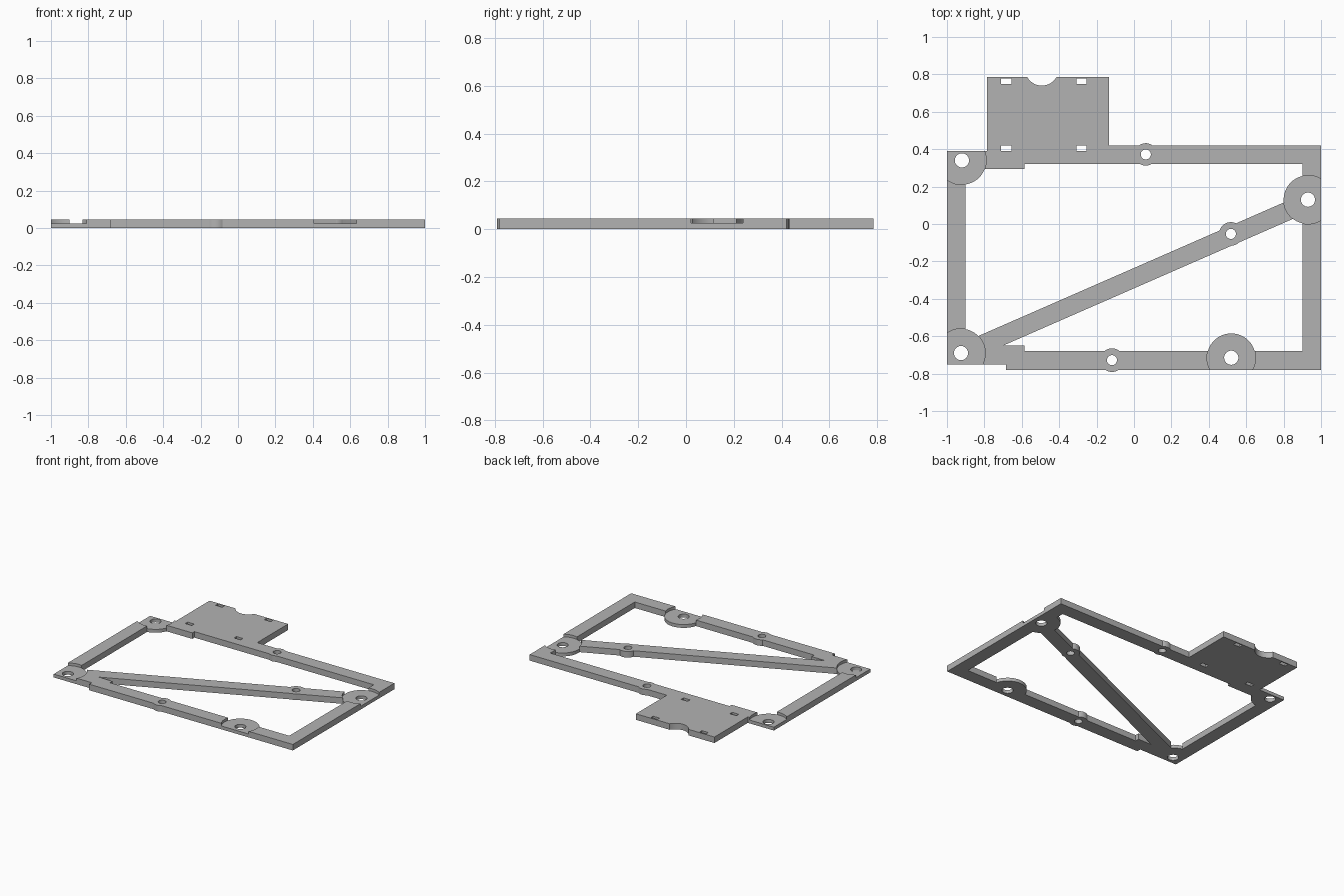
import bpy, bmesh, math

if "Cube" in bpy.data.objects:
    bpy.data.objects.remove(bpy.data.objects["Cube"], do_unlink=True)

TOP, PAD_TOP, PAD_R = 0.045, 0.025, 0.13

grey = bpy.data.materials.new("plain grey")
grey.use_nodes = True
grey.diffuse_color = (0.45, 0.45, 0.45, 1)
grey.node_tree.nodes["Principled BSDF"].inputs["Base Color"].default_value = (0.45, 0.45, 0.45, 1)


def prism(name, points, z0=0.0, z1=TOP):
    """Extrude a flat outline from z0 up to z1."""
    bm = bmesh.new()
    verts = [bm.verts.new((x, y, z0)) for x, y in points]
    bmesh.ops.remove_doubles(bm, verts=verts, dist=1e-5)
    face = bm.faces.new(list(bm.verts))
    grown = bmesh.ops.extrude_face_region(bm, geom=[face])["geom"]
    bmesh.ops.translate(bm, vec=(0, 0, z1 - z0),
                        verts=[g for g in grown if isinstance(g, bmesh.types.BMVert)])
    bmesh.ops.recalc_face_normals(bm, faces=bm.faces)
    mesh = bpy.data.meshes.new(name)
    bm.to_mesh(mesh)
    bm.free()
    mesh.materials.append(grey)
    obj = bpy.data.objects.new(name, mesh)
    bpy.context.collection.objects.link(obj)
    return obj


def box(x0, x1, y0, y1):
    return [(x0, y0), (x1, y0), (x1, y1), (x0, y1)]


def circle(x, y, r, n=64):
    return [(x + r * math.cos(2 * math.pi * i / n),
             y + r * math.sin(2 * math.pi * i / n)) for i in range(n)]


def combine(base, tool, operation):
    """Apply a boolean to the base and discard the tool."""
    mod = base.modifiers.new("shape", 'BOOLEAN')
    mod.operation, mod.solver, mod.object = operation, 'EXACT', tool
    bpy.context.view_layer.objects.active = base
    bpy.ops.object.modifier_apply(modifier=mod.name)
    bpy.data.objects.remove(tool, do_unlink=True)


# Frame bars, mounting plate and the two corner tabs
frame = prism("mounting_frame", box(-1, -0.9, -0.75, 0.39))
bars = [
    box(-0.95, -0.585, 0.295, 0.39),      # upper tab
    box(-0.785, -0.135, 0.32, 0.785),     # mounting plate
    box(-0.3, 1, 0.32, 0.42),             # back bar
    box(0.9, 1, -0.78, 0.42),             # left side bar
    box(-0.685, 1, -0.78, -0.68),         # front bar
    box(-0.95, -0.585, -0.75, -0.65),     # lower tab
]

# Diagonal brace
ax, ay, bx, by = -0.925, -0.694, 0.93, 0.117
length = math.hypot(bx - ax, by - ay)
nx, ny = -(by - ay) / length * 0.05, (bx - ax) / length * 0.05
bars.append([(ax - nx, ay - ny), (bx - nx, by - ny), (bx + nx, by + ny), (ax + nx, ay + ny)])

# Small bosses around the screw holes
bosses = [(0.063, 0.372, 0.06), (0.518, -0.053, 0.063), (-0.118, -0.728, 0.063)]
bars += [circle(*b) for b in bosses]
for outline in bars:
    combine(frame, prism("bar", outline), 'UNION')

# Recessed round pads, trimmed to the outer edge of the frame
pads = [(-0.92, 0.34, -0.78, 0.39), (-0.925, -0.69, -0.75, 0.39),
        (0.93, 0.13, -0.78, 0.42), (0.52, -0.715, -0.78, 0.42)]
for x, y, low, high in pads:
    combine(frame, prism("recess", circle(x, y, PAD_R), PAD_TOP, 0.1), 'DIFFERENCE')
    disc = [(min(max(px, -1), 1), min(max(py, low), high)) for px, py in circle(x, y, PAD_R)]
    combine(frame, prism("pad", disc, 0, PAD_TOP), 'UNION')

# Through holes, plate slots and the plate notch
cuts = [circle(x, y, 0.038, 32) for x, y, _, _ in pads]
cuts += [circle(x, y, 0.027, 32) for x, y, _ in bosses]
cuts += [box(x - 0.027, x + 0.027, y - 0.014, y + 0.014)
         for x in (-0.683, -0.28) for y in (0.763, 0.405)]
cuts.append(circle(-0.493, 0.83, 0.09))
for outline in cuts:
    combine(frame, prism("cut", outline, -0.05, 0.1), 'DIFFERENCE')

# Smooth round walls, crisp edges
bpy.ops.object.select_all(action='DESELECT')
frame.select_set(True)
bpy.context.view_layer.objects.active = frame
bpy.ops.object.shade_smooth_by_angle(angle=math.radians(30))
